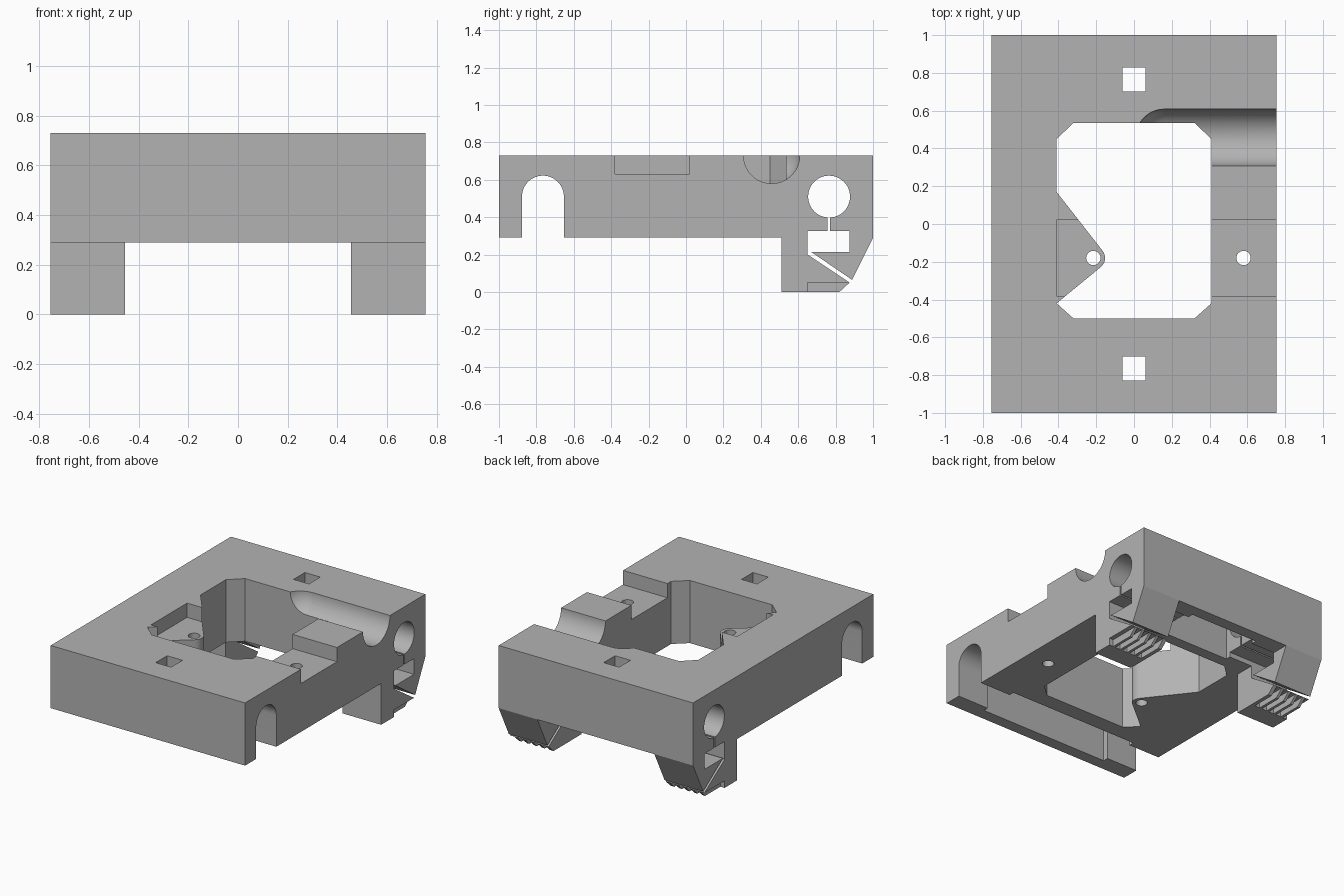
import bpy, bmesh, math
from mathutils import Vector

cube = bpy.data.objects.get("Cube")
if cube:
    bpy.data.objects.remove(cube, do_unlink=True)

grey = bpy.data.materials.new("plain grey")
grey.use_nodes = True
colour = (0.45, 0.45, 0.45, 1)
grey.diffuse_color = colour
grey.node_tree.nodes["Principled BSDF"].inputs["Base Color"].default_value = colour

HALF, TOP, DECK = 0.755, 0.73, 0.29   # half width, top and underside heights
ROD_Y, ROD_Z, ROD_R = 0.765, 0.51, 0.112
BEARING_R = 0.15


def prism(name, points, low, high, axis):
    """Extrude a 2D outline along x (points are y, z) or z (points are x, y)."""
    def place(p, t):
        return (t, *p) if axis == "x" else (*p, t)
    bm = bmesh.new()
    face = bm.faces.new([bm.verts.new(place(p, low)) for p in points])
    out = bmesh.ops.extrude_face_region(bm, geom=[face])
    shift = Vector(place((0, 0), high - low))
    verts = [v for v in out["geom"] if isinstance(v, bmesh.types.BMVert)]
    bmesh.ops.translate(bm, verts=verts, vec=shift)
    bmesh.ops.recalc_face_normals(bm, faces=bm.faces)
    mesh = bpy.data.meshes.new(name)
    bm.to_mesh(mesh)
    bm.free()
    mesh.materials.append(grey)
    obj = bpy.data.objects.new(name, mesh)
    bpy.context.collection.objects.link(obj)
    return obj


def arc(cx, cy, r, start, end, n=32):
    angles = [math.radians(start + (end - start) * i / n) for i in range(n + 1)]
    return [(cx + r * math.cos(a), cy + r * math.sin(a)) for a in angles]


def circle(cx, cy, r, n=48):
    return arc(cx, cy, r, 0, 360, n)[:-1]


def rect(a0, a1, b0, b1):
    return [(a0, b0), (a1, b0), (a1, b1), (a0, b1)]


def arch(cy, r):
    return arc(cy, ROD_Z, r, 0, 180) + [(cy - r, -0.2), (cy + r, -0.2)]


# Carriage side profile, with the rear clamp legs
body = prism("carriage_body", [
    (-1, DECK), (0.51, DECK), (0.51, 0), (0.82, 0), (0.885, 0.06),
    (1, DECK), (1, TOP), (-1, TOP)], -HALF, HALF, "x")


def cut(points, low, high, axis):
    apply_cut(prism("cutter", points, low, high, axis))


def apply_cut(cutter):
    cutter.hide_render = True
    mod = body.modifiers.new("cut", "BOOLEAN")
    mod.operation, mod.solver, mod.object = "DIFFERENCE", "EXACT", cutter
    bpy.context.view_layer.update()
    graph = bpy.context.evaluated_depsgraph_get()
    old = body.data
    body.data = bpy.data.meshes.new_from_object(body.evaluated_get(graph))
    body.modifiers.clear()
    bpy.data.meshes.remove(old)
    bpy.data.objects.remove(cutter, do_unlink=True)


# Gap between the legs
cut(rect(0.45, 1.2, -0.2, DECK), -0.455, 0.455, "x")

# Central opening with chamfered corners and a pointed tab on one side
tip = arc(-0.215, -0.18, 0.062, -52, 38, 8)
cut([(-0.32, -0.5), (0.32, -0.5), (0.41, -0.42), (0.41, 0.45), (0.32, 0.535),
     (-0.32, 0.535), (-0.41, 0.45), (-0.41, 0.17)] + tip[::-1] + [(-0.41, -0.42)],
    -0.2, 1, "z")

# Front rod channel and its wider bearing pocket
cut(arch(-ROD_Y, ROD_R), -1, 1, "x")
cut(arch(-ROD_Y, BEARING_R), -0.51, 0.51, "x")

# Rear rod bore, its bearing pocket, and the relief slit below
cut(circle(ROD_Y, ROD_Z, ROD_R), -1, 1, "x")
cut(arch(ROD_Y, BEARING_R), -0.27, 0.27, "x")
cut(rect(0.757, 0.769, 0.31, 0.42), -1, 1, "x")

# Belt slot and the diagonal clamp slit
cut(rect(0.65, 0.875, 0.215, 0.325), -1, 1, "x")
cut([(0.65, 0.2), (0.92, 0.02), (0.92, 0.043), (0.665, 0.217), (0.65, 0.217)],
    -1, 1, "x")

# Belt tooth grooves under both legs
for side in (-1, 1):
    for i in range(5):
        x = side * (HALF - 0.012 - 0.06 * i)
        cut([(x - 0.02, 0.65), (x + 0.02, 0.65), (x + 0.02, 1.1), (x - 0.02, 1.1)],
            -0.1, 0.05, "z")

# Mounting pockets and screw holes
for x0, x1, hole in ((-0.41, -0.1, -0.215), (0.405, 1, 0.58)):
    cut(rect(x0, x1, -0.38, 0.02), 0.63, 1, "z")
    cut(circle(hole, -0.18, 0.038, 24), -0.2, 1, "z")

# Square tie holes
for y in (-ROD_Y, ROD_Y):
    cut(rect(-0.06, 0.06, y - 0.063, y + 0.063), -0.2, 1, "z")

# Round trough with a ball end, lathed along x
cut(circle(0.458, TOP, 0.15, 64), 0.16, 1, "x")
bpy.ops.mesh.primitive_uv_sphere_add(segments=64, ring_count=32, radius=0.15,
                                     location=(0.16, 0.458, TOP),
                                     rotation=(0, math.pi / 2, 0))
ball = bpy.context.object
ball.data.materials.append(grey)
apply_cut(ball)

# Smooth the round surfaces and keep the corners sharp
bpy.ops.object.select_all(action="DESELECT")
body.select_set(True)
bpy.context.view_layer.objects.active = body
bpy.ops.object.shade_smooth_by_angle(angle=math.radians(25))
